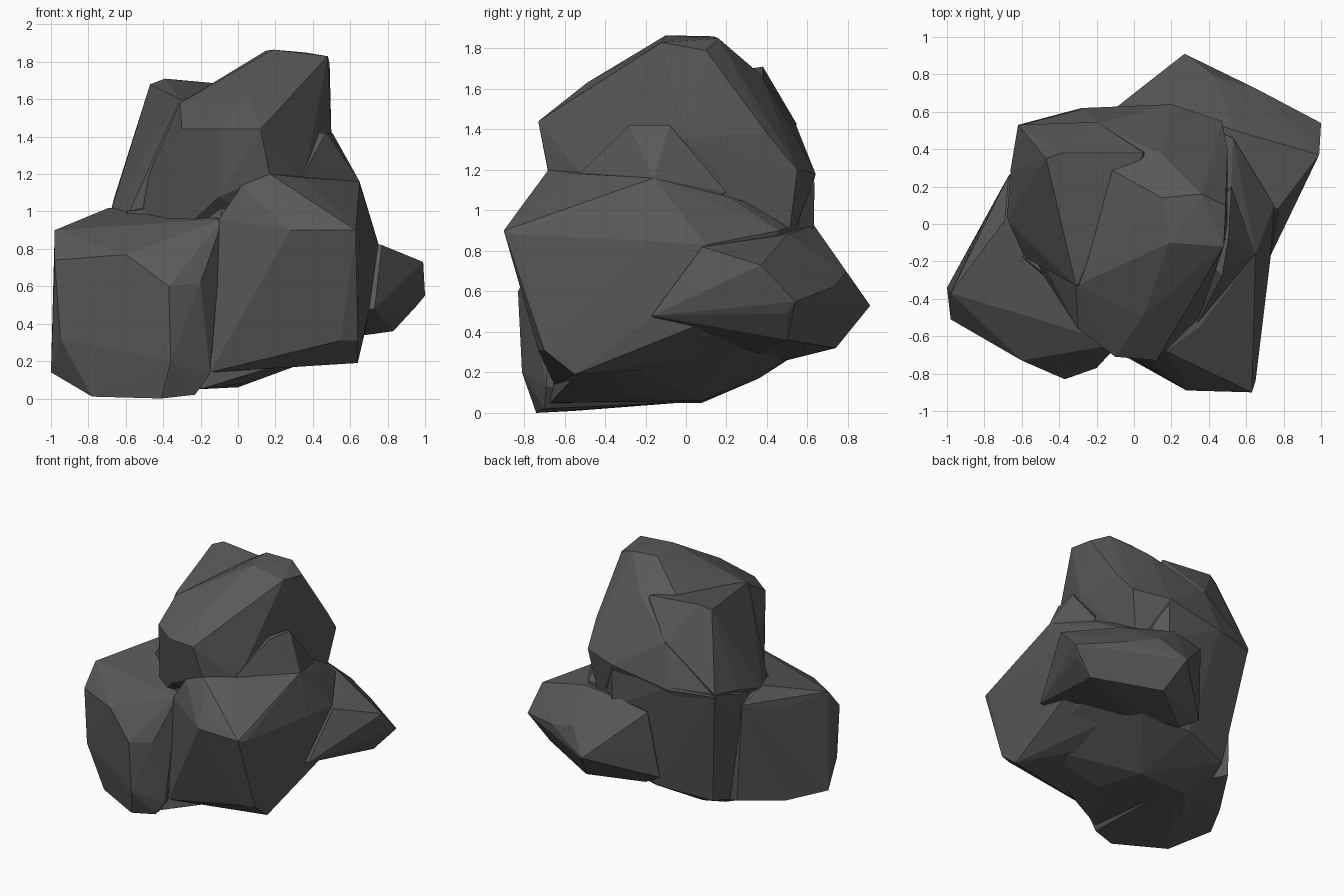
import bpy
import bmesh


def faceted_chunk(name, points):
    """Convex flat-faced stone chunk spanned by its corner points."""
    bm = bmesh.new()
    for p in points:
        bm.verts.new(p)
    res = bmesh.ops.convex_hull(bm, input=bm.verts[:])
    loose = [g for g in res["geom_interior"] + res["geom_unused"]
             if isinstance(g, bmesh.types.BMVert) and g.is_valid]
    bmesh.ops.delete(bm, geom=list(set(loose)), context='VERTS')
    bmesh.ops.recalc_face_normals(bm, faces=bm.faces[:])
    mesh = bpy.data.meshes.new(name)
    bm.to_mesh(mesh)
    bm.free()
    obj = bpy.data.objects.new(name, mesh)
    bpy.context.collection.objects.link(obj)
    return obj


# Middle mass that ties the chunks together
rock = faceted_chunk("rock", [
    (-.62, .53, 1.12), (-.66, .28, 1.04), (-.28, .615, 1.12), (.2, .635, 1.14),
    (.2, .63, .85), (-.5, .38, .2), (-.1, .5, .26), (.08, -.3, .09),
    (0, .08, .06), (.3, .45, .3), (-.7, -.3, .05), (-.2, -.67, .05),
    (.22, -.55, .18), (-.08, -.6, 1.07), (-.59, -.18, 1.0), (-.4, .36, .17),
    (-.4, .08, .05), (.6, -.4, .28), (.66, 0, .42), (.6, .3, .42)])

# Upper boulder with the peak and the overhanging brow
upper = faceted_chunk("upper_boulder", [
    (.15, .14, 1.86), (.36, .16, 1.85), (.48, -.12, 1.83), (.19, -.1, 1.865),
    (.49, .1, 1.79), (.15, .37, 1.67), (-.14, .3, 1.66), (-.42, .25, 1.48),
    (-.1, -.71, 1.44), (.12, -.73, 1.44), (-.3, -.56, 1.44), (.28, -.5, 1.45),
    (.05, -.49, 1.63), (-.31, -.33, 1.58), (-.48, -.22, 1.2),
    (-.1, -.66, 1.08), (.17, -.68, 1.19), (.35, -.5, 1.16), (-.62, .53, 1.1),
    (-.64, .3, 1.05), (-.5, -.25, 1.0), (-.28, .62, 1.1), (.2, .64, 1.18),
    (.47, .55, 1.2), (.5, .4, 1.38), (-.2, .54, 1.43), (.5, 0, 1.36),
    (-.4, -.4, .8), (.3, -.4, .8), (.4, .5, .8), (-.5, .45, .8)])

# Shoulder crest on the left of the upper boulder
crest = faceted_chunk("left_crest", [
    (-.47, .35, 1.68), (-.39, .38, 1.71), (-.31, -.33, 1.6), (-.48, -.22, 1.2),
    (-.62, .53, 1.12), (-.66, .29, 1.08), (-.68, .02, 1.0), (-.2, .545, 1.43),
    (.05, .38, 1.67), (-.08, .25, 1.67), (.1, .4, 1.4), (0, -.3, 1.4),
    (0, .3, .95), (-.3, -.3, .95), (-.58, -.18, 1.0), (-.5, .4, .9)])

# Small shoulder below the peak on the right
shoulder = faceted_chunk("right_shoulder", [
    (.65, -.16, 1.16), (.47, -.28, 1.42), (.505, -.08, 1.42), (.52, .2, 1.09),
    (.34, -.53, 1.18), (.3, 0, .95), (.3, -.1, 1.42), (.6, -.2, .9)])

# Left front block with its long back wall
left = faceted_chunk("left_block", [
    (-.98, -.37, .9), (-.78, -.25, .94), (-.41, -.6, .87), (-.08, -.64, .96),
    (-.98, -.51, .74), (-.6, -.73, .77), (-.37, -.83, .6), (-.36, -.81, .2),
    (-.2, -.77, .62), (-.13, -.69, .8), (-.15, -.69, .13), (-1, -.34, .14),
    (-.95, -.52, .32), (-.78, -.55, .01), (-.41, -.74, 0), (-.23, -.7, .02),
    (-.69, .02, 1.02), (-.81, 0, .85), (-.84, -.05, .13), (-.67, .26, .95),
    (-.64, .28, .2), (-.3, .1, .06), (-.3, 0, .95)])

# Right front block
right = faceted_chunk("right_block", [
    (.28, -.89, .9), (.63, -.9, .9), (.65, -.84, .88), (.64, -.7, .31),
    (.2, -.73, .36), (.55, -.73, .31), (.64, -.55, .19), (.23, -.55, .18),
    (-.15, -.65, .14), (-.1, -.66, .96), (.26, -.82, 1.01), (.02, -.68, 1.14),
    (.17, -.68, 1.2), (.35, -.55, 1.18), (.65, -.16, 1.16), (.7, -.17, .47),
    (.73, -.18, .85), (.75, .1, .83), (.7, .1, .45), (.52, .2, 1.07),
    (.53, .46, .9), (.2, .6, .95), (.3, .5, .35), (0, .4, .25)])

# Low spur pointing to the back right
spur = faceted_chunk("back_spur", [
    (.99, .37, .73), (1, .54, .55), (.95, .5, .49), (.83, .5, .36),
    (.27, .91, .53), (.35, .74, .32), (.43, .79, .7), (.66, .72, .62),
    (.77, .08, .82), (.82, .03, .57), (.73, -.17, .48), (.54, .5, .88),
    (.15, .63, .93), (-.1, .62, .88), (.1, .73, .5), (-.06, .64, .58),
    (-.15, .54, .35), (.4, .35, .3), (0, .5, .26), (.2, .3, .8),
    (.35, -.1, .4)])

# Fuse the chunks into one stone skin
bpy.context.view_layer.objects.active = rock
for part in (upper, crest, shoulder, left, right, spur):
    mod = rock.modifiers.new("fuse", 'BOOLEAN')
    mod.operation = 'UNION'
    mod.solver = 'EXACT'
    mod.object = part
    bpy.ops.object.modifier_apply(modifier=mod.name)
    bpy.data.objects.remove(part, do_unlink=True)

# Dark grey stone
stone = bpy.data.materials.new("dark_stone")
stone.diffuse_color = (0.1, 0.1, 0.1, 1)
rock.data.materials.clear()
rock.data.materials.append(stone)
for poly in rock.data.polygons:
    poly.use_smooth = False
    poly.material_index = 0
